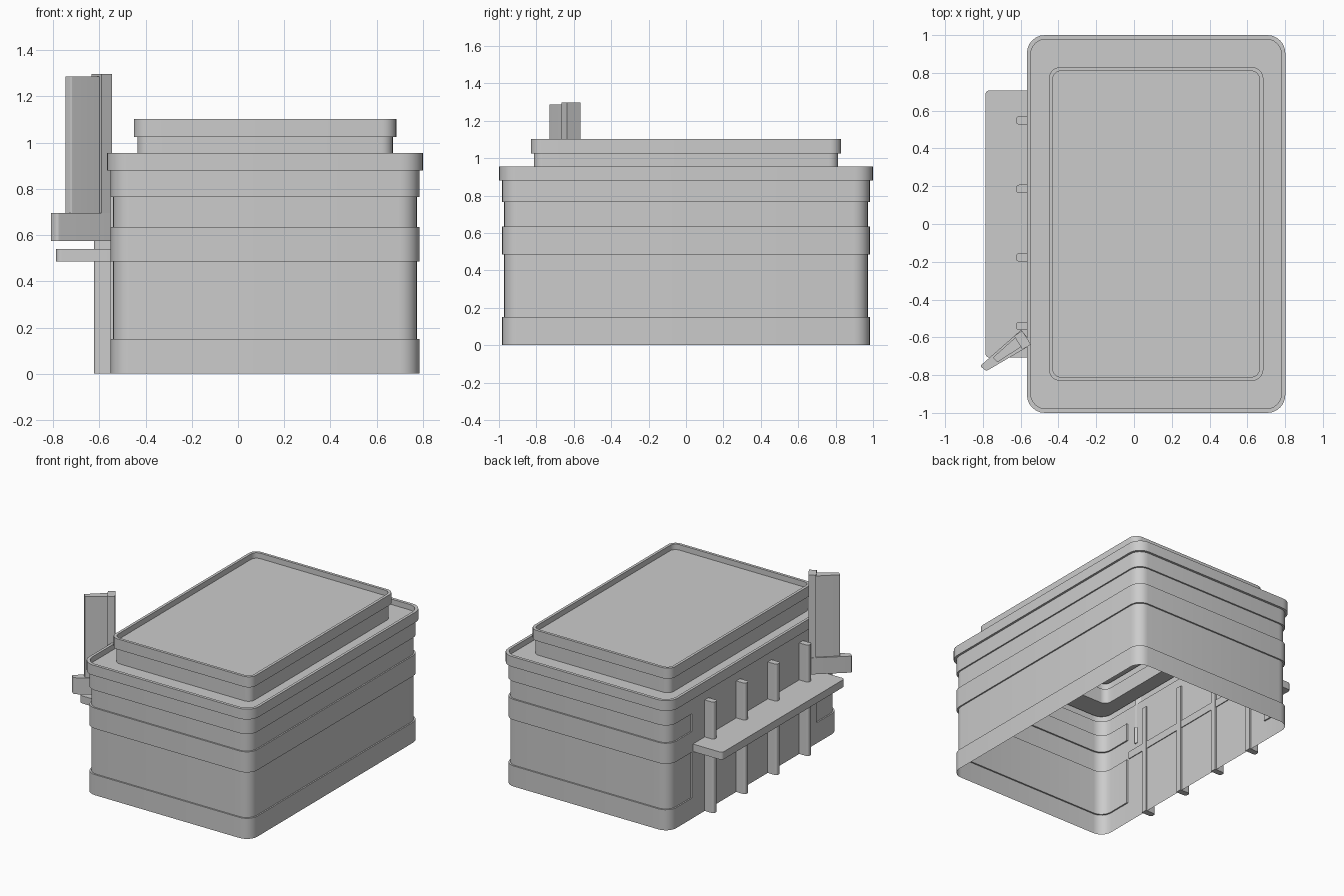
import bpy, bmesh, math
from mathutils import Vector

if "Cube" in bpy.data.objects:
    bpy.data.objects.remove(bpy.data.objects["Cube"])

CX = 0.117      # x centre of the main housing
WALL = 0.668    # half width of the full (unrecessed) wall


def make_object(name, bm):
    bmesh.ops.remove_doubles(bm, verts=bm.verts, dist=1e-5)
    bmesh.ops.dissolve_degenerate(bm, edges=bm.edges, dist=1e-5)
    mesh = bpy.data.meshes.new(name)
    bm.to_mesh(mesh)
    bm.free()
    obj = bpy.data.objects.new(name, mesh)
    bpy.context.collection.objects.link(obj)
    bpy.ops.object.select_all(action='DESELECT')
    obj.select_set(True)
    bpy.context.view_layer.objects.active = obj
    bpy.ops.object.shade_smooth_by_angle(angle=math.radians(30))
    return obj


def housing_loop(hx, hy, r, recessed):
    """Rounded rectangle; recesses stop short of the dock area on the -x wall."""
    pts = []
    for sx, sy, a0 in ((-1, -1, 180), (1, -1, 270), (1, 1, 0), (-1, 1, 90)):
        for i in range(7):
            a = math.radians(a0 + 15 * i)
            pts.append((CX + sx * (hx - r) + r * math.cos(a),
                        sy * (hy - r) + r * math.sin(a)))
    dock = WALL if recessed else hx
    pts += [(CX - hx, 0.722), (CX - dock, 0.72), (CX - dock, -0.72), (CX - hx, -0.722)]
    return pts


def prism(name, corners, z0, z1):
    """Extrude a counter-clockwise outline of (x, y, corner radius)."""
    pts, n = [], len(corners)
    for i, (x, y, r) in enumerate(corners):
        p = Vector((x, y))
        if r == 0:
            pts.append(p)
            continue
        d0 = (Vector(corners[i - 1][:2]) - p).normalized()
        d1 = (Vector(corners[(i + 1) % n][:2]) - p).normalized()
        a, b = p + d0 * r, p + d1 * r
        for k in range(6):
            t = k / 5
            pts.append(a * (1 - t) ** 2 + p * 2 * t * (1 - t) + b * t * t)
    bm = bmesh.new()
    low = [bm.verts.new((p.x, p.y, z0)) for p in pts]
    top = [bm.verts.new((p.x, p.y, z1)) for p in pts]
    bm.faces.new(low[::-1])
    bm.faces.new(top)
    for i in range(len(pts)):
        j = (i + 1) % len(pts)
        bm.faces.new((low[i], low[j], top[j], top[i]))
    return make_object(name, bm)


# Main housing: open-bottomed banded shell with two lipped roof levels
# (z, half x, half y, corner radius, recessed band)
F, R = (WALL, 0.983, 0.085), (0.658, 0.972, 0.08)
profile = [
    (0.0, *F, False), (0.15, *F, False),
    (0.15, *R, True), (0.485, *R, True),
    (0.485, *F, False), (0.635, *F, False),
    (0.635, *R, True), (0.765, *R, True),
    (0.765, *F, False), (0.88, *F, False),
    (0.88, 0.684, 1.0, 0.095, False), (0.955, 0.684, 1.0, 0.095, False),
    (0.955, 0.664, 0.978, 0.08, False), (0.915, 0.664, 0.978, 0.08, False),
    (0.915, 0.553, 0.814, 0.05, False), (1.025, 0.553, 0.814, 0.05, False),
    (1.025, 0.568, 0.83, 0.06, False), (1.102, 0.568, 0.83, 0.06, False),
    (1.102, 0.548, 0.81, 0.045, False), (1.062, 0.548, 0.81, 0.045, False),
]
bm = bmesh.new()
previous = None
for z, hx, hy, r, recessed in profile:
    ring = [bm.verts.new((x, y, z)) for x, y in housing_loop(hx, hy, r, recessed)]
    if previous:
        for i in range(len(ring)):
            j = (i + 1) % len(ring)
            bm.faces.new((previous[i], previous[j], ring[j], ring[i]))
    previous = ring
bm.faces.new(previous)
make_object("housing_shell", bm)

# Side platform with rounded outer corners
prism("side_platform", [(-0.787, -0.707, 0.025), (-0.545, -0.707, 0),
                        (-0.545, 0.707, 0), (-0.787, 0.707, 0.025)], 0.485, 0.54)

# Wall pillars passing through the platform
for i in range(4):
    y = -0.54 + i * 0.363
    prism(f"wall_pillar_{i + 1}", [(-0.624, y - 0.022, 0.018), (-0.54, y - 0.022, 0),
                                   (-0.54, y + 0.022, 0), (-0.624, y + 0.022, 0.018)], 0, 0.81)

# Angled bracket, fin and post at the front left
prism("fin_bracket", [(-0.815, -0.752, 0.012), (-0.782, -0.779, 0.012),
                      (-0.537, -0.635, 0), (-0.597, -0.56, 0)], 0.575, 0.695)
prism("tapered_fin", [(-0.748, -0.708, 0.006), (-0.722, -0.732, 0.006),
                      (-0.595, -0.648, 0), (-0.625, -0.598, 0)], 0.69, 1.287)
prism("fin_post", [(-0.59, -0.665, 0), (-0.546, -0.637, 0),
                   (-0.592, -0.565, 0), (-0.635, -0.593, 0)], 0.69, 1.297)
